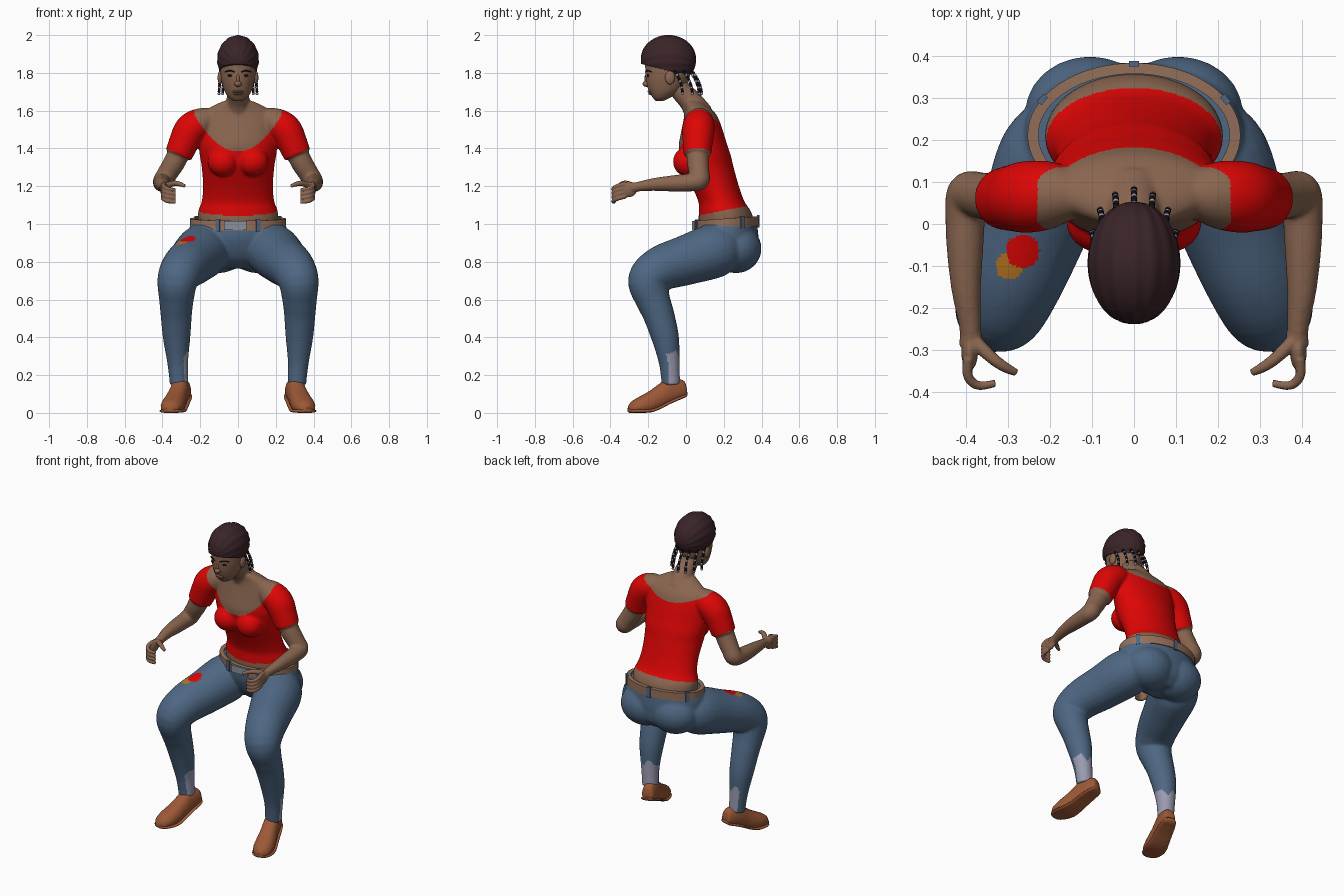
import bpy, bmesh, math
from mathutils import Vector, Matrix

if "Cube" in bpy.data.objects:
    bpy.data.objects.remove(bpy.data.objects["Cube"])


def material(name, code):
    lin = [(c / 12.92 if c < 0.04 else ((c + 0.055) / 1.055) ** 2.4)
           for c in (int(code[i:i + 2], 16) / 255 for i in (0, 2, 4))]
    m = bpy.data.materials.new(name)
    m.diffuse_color = (*lin, 1)
    m.use_nodes = True
    m.node_tree.nodes["Principled BSDF"].inputs["Base Color"].default_value = m.diffuse_color
    return m


SKIN, RED, JEANS = material("skin", "8A6650"), material("red", "DE0505"), material("denim blue", "4E6783")
BELT, SHOE, HAIR = material("belt tan", "95705A"), material("shoe brown", "9C5836"), material("hair brown", "3A2428")
ORANGE, LILAC = material("orange", "B87620"), material("lilac grey", "9A9AB0")
BLACK, GREY = material("black", "171213"), material("buckle grey", "8A909E")


def spline(rows, n):
    """Catmull-Rom through rows of numbers, n steps per span."""
    out = []
    for i in range(len(rows) - 1):
        a, b, c, d = (rows[max(0, min(len(rows) - 1, i + k))] for k in (-1, 0, 1, 2))
        for j in range(n):
            t = j / n
            out.append([0.5 * (2 * q + (r - p) * t + (2 * p - 5 * q + 4 * r - s) * t * t
                               + (3 * q - p - 3 * r + s) * t ** 3) for p, q, r, s in zip(a, b, c, d)])
    return out + [list(rows[-1])]


def loft(bm, rings):
    vs = [[bm.verts.new(p) for p in ring] for ring in rings]
    n = len(vs[0])
    for a, b in zip(vs, vs[1:]):
        for i in range(n):
            bm.faces.new((a[i], a[(i + 1) % n], b[(i + 1) % n], b[i]))
    bm.faces.new(vs[0][::-1])
    bm.faces.new(vs[-1])


def stack(bm, rows, seg=48):
    """Horizontal ellipses: z, y centre, x radius, y radius."""
    ang = [2 * math.pi * i / seg for i in range(seg)]
    loft(bm, [[(rx * math.cos(a), y + ry * math.sin(a), z) for a in ang]
              for z, y, rx, ry in spline(rows, 5)])


def tube(bm, pts, s=1, ref=(1, 0, 0), seg=24):
    """Round limb through x, y, z, radius points."""
    pts = spline([(x * s, y, z, r) for x, y, z, r in pts], 5)
    rings = []
    for i, p in enumerate(pts):
        t = Vector(pts[min(i + 1, len(pts) - 1)][:3]) - Vector(pts[max(i - 1, 0)][:3])
        u = t.cross(Vector(ref)).normalized()
        v = t.cross(u).normalized()
        rings.append([Vector(p[:3]) + p[3] * (u * math.cos(a) + v * math.sin(a))
                      for a in (2 * math.pi * k / seg for k in range(seg))])
    loft(bm, rings)


def ball(bm, c, r, seg=24):
    bmesh.ops.create_uvsphere(bm, u_segments=seg, v_segments=seg * 2 // 3, radius=1,
                              matrix=Matrix.Translation(c) @ Matrix.Diagonal((*r, 1)))


def box(bm, c, size, turn=0):
    bmesh.ops.create_cube(bm, size=1, matrix=Matrix.Translation(c) @ Matrix.Rotation(turn, 4, 'Z')
                          @ Matrix.Diagonal((*size, 1)))


def finish(name, bm, mats, rule=None, voxel=0, relax=10, smooth=True):
    bmesh.ops.recalc_face_normals(bm, faces=bm.faces)
    me = bpy.data.meshes.new(name)
    bm.to_mesh(me)
    bm.free()
    ob = bpy.data.objects.new(name, me)
    bpy.context.collection.objects.link(ob)
    if voxel:
        m = ob.modifiers.new("fuse", 'REMESH')
        m.mode, m.voxel_size = 'VOXEL', voxel
        m = ob.modifiers.new("relax", 'SMOOTH')
        m.factor, m.iterations = 0.5, relax
        me = bpy.data.meshes.new_from_object(ob.evaluated_get(bpy.context.evaluated_depsgraph_get()))
        ob.modifiers.clear()
        ob.data = me
    me.materials.clear()
    for m in mats:
        me.materials.append(m)
    for p in me.polygons:
        p.use_smooth = smooth
        if rule:
            p.material_index = rule(p.center, p.normal)
    return ob


# Upper body: torso, bust, neck, sleeves and arms fused
bm = bmesh.new()
stack(bm, [(0.96, .215, .205, .14), (1.02, .212, .212, .145), (1.07, .205, .21, .137), (1.12, .187, .192, .122),
           (1.2, .155, .185, .125), (1.3, .115, .192, .137), (1.36, .103, .202, .135), (1.42, .09, .208, .128),
           (1.5, .085, .21, .108), (1.57, .078, .2, .088), (1.615, .06, .15, .068), (1.65, .035, .08, .052)])
tube(bm, [(0, .07, 1.58, .075), (0, .025, 1.65, .062), (0, -.03, 1.71, .056), (0, -.06, 1.77, .055)])
for s in (1, -1):
    ball(bm, (s * .08, .008, 1.33), (.082, .077, .078))
    tube(bm, [(.13, .07, 1.57, .05), (.19, .07, 1.54, .078), (.25, .065, 1.5, .086), (.285, .062, 1.435, .08),
              (.315, .06, 1.365, .073)], s)
    tube(bm, [(.27, .06, 1.47, .055), (.33, .062, 1.34, .058), (.372, .07, 1.27, .054), (.395, .07, 1.232, .053),
              (.402, .02, 1.22, .048), (.403, -.06, 1.215, .044), (.4, -.16, 1.21, .035),
              (.391, -.24, 1.2, .027), (.389, -.29, 1.19, .025)], s)


def shirt(c, n):
    x, y, z = abs(c.x), c.y, c.z
    if x > .23:
        return 0 if .45 * (x - .313) - .9 * (z - 1.368) > 0 else 1
    neck = 1.385 + 3.6 * x * x if y < .075 else 1.53 + 1.3 * x * x
    return 0 if z > neck or z < 1.045 + .2 * (y - .07) else 1


finish("upper_body", bm, [SKIN, RED], shirt, .0065, 10)

# Hands
for s, side in ((1, "left"), (-1, "right")):
    bm = bmesh.new()
    ball(bm, (s * .392, -.305, 1.183), (.02, .045, .042))
    tube(bm, [(.389, -.25, 1.198, .025), (.39, -.29, 1.19, .027)], s)
    for i in range(4):
        z = 1.213 - .022 * i
        tube(bm, [(.395, -.32, z, .013), (.396, -.362, z - .012, .012), (.372, -.385, z - .026, .011),
                  (.33, -.38, z - .032, .009)], s, (0, 0, 1), 12)
    tube(bm, [(.385, -.275, 1.2, .018), (.34, -.318, 1.215, .015), (.31, -.34, 1.212, .013),
              (.28, -.355, 1.2, .009)], s, (0, 0, 1), 12)
    finish(side + "_hand", bm, [SKIN], None, .004, 4)

# Trousers: pelvis, seat and bent legs fused
bm = bmesh.new()
stack(bm, [(.765, .24, .1, .08), (.82, .235, .2, .14), (.9, .22, .255, .165), (.96, .213, .262, .168),
           (1.015, .212, .245, .163)])
for s in (1, -1):
    ball(bm, (s * .105, .265, .87), (.155, .135, .13))
    tube(bm, [(.13, .25, .88, .1), (.18, .16, .86, .142), (.238, 0, .808, .132), (.288, -.13, .765, .12),
              (.32, -.2, .7, .108), (.326, -.175, .6, .092), (.327, -.145, .52, .083), (.325, -.11, .4, .073),
              (.32, -.09, .28, .057), (.315, -.083, .2, .051), (.312, -.08, .15, .05)], s)


def denim(c, n):
    if c.x < 0 and n.z > .3 and c.z > .75:      # painted thigh patch
        if math.hypot(c.x + .265, c.y + .065) < .04:
            return 1
        if math.hypot(c.x + .298, c.y + .1) < .032:
            return 2
    if c.z < .31 + .02 * math.sin(90 * c.x):    # bare back of the ankles
        return 3 if (n.y > -.15 if c.x > 0 else n.y * .6 + n.x * .8 > 0) else 0
    return 0


finish("trousers", bm, [JEANS, RED, ORANGE, LILAC], denim, .0075, 12)

# Belt, belt loops and buckle
bm = bmesh.new()
N = 64
ring = []
for i in range(N):
    a = 2 * math.pi * i / N
    c, d = math.cos(a), math.sin(a)
    ring.append([bm.verts.new(((.25 + k) * c, .212 + (.168 + k) * d, 1.003 + .012 * d + h))
                 for k, h in ((.004, -.026), (.004, .026), (-.022, .026), (-.022, -.026))])
for i in range(N):
    a, b = ring[i], ring[(i + 1) % N]
    for k in range(4):
        bm.faces.new((a[k], b[k], b[(k + 1) % 4], a[(k + 1) % 4]))
finish("belt", bm, [BELT], smooth=False)
bm = bmesh.new()
for deg in (90, 30, 150, 245, 295):
    a = math.radians(deg)
    box(bm, (.252 * math.cos(a), .212 + .17 * math.sin(a), 1.003 + .012 * math.sin(a)), (.014, .024, .066),
        math.atan2(math.sin(a) / .17, math.cos(a) / .25))
finish("belt_loops", bm, [JEANS], smooth=False)
bm = bmesh.new()
box(bm, (-.015, .039, .992), (.12, .012, .046))
finish("buckle", bm, [GREY], smooth=False)

# Shoes, heels raised and toes turned out
for s, side in ((1, "left"), (-1, "right")):
    for part, grow in (("shoe", 0), ("sole", .006)):
        bm = bmesh.new()
        rings = []
        for t, w, lo, hi in spline([(0, .024, .09, .13), (.012, .036, .08, .168), (.05, .045, .066, .182),
                                    (.1, .05, .045, .188), (.15, .054, .02, .15), (.2, .06, .003, .115),
                                    (.25, .06, 0, .088), (.29, .048, 0, .066), (.308, .03, 0, .05),
                                    (.318, .012, .006, .034)], 4):
            if grow:
                hi = lo + .02
            cx, cy = .28 + .28 * t, -.96 * t
            row = []
            for k in range(32):
                a = 2 * math.pi * k / 32
                u, v = (math.copysign(abs(f) ** .7, f) for f in (math.cos(a), math.sin(a)))
                u *= (w + grow) * (1 if grow or v < 0 else 1 - .25 * v)
                row.append((s * (cx + .96 * u), cy + .28 * u, max(0, (lo + hi) / 2 + v * (hi - lo) / 2)))
            rings.append(row)
        loft(bm, rings)
        finish(side + "_" + part, bm, [SHOE])

# Head with nose, lips and ears
bm = bmesh.new()
stack(bm, [(1.652, -.14, .022, .02), (1.668, -.13, .048, .045), (1.705, -.112, .072, .085),
           (1.76, -.1, .088, .112), (1.81, -.095, .094, .12), (1.86, -.092, .095, .122),
           (1.92, -.09, .085, .105), (1.965, -.09, .055, .07)])
ball(bm, (0, -.208, 1.742), (.019, .022, .016))
ball(bm, (0, -.205, 1.768), (.01, .016, .03))
ball(bm, (0, -.19, 1.701), (.03, .014, .007))
ball(bm, (0, -.185, 1.69), (.026, .014, .007))
for s in (1, -1):
    ball(bm, (s * .094, -.085, 1.775), (.014, .026, .036))
finish("head", bm, [SKIN])

# Eyes and brows
bm = bmesh.new()
for s in (1, -1):
    ball(bm, (s * .04, -.2, 1.786), (.016, .008, .007), 12)
    tube(bm, [(.018, -.214, 1.804, .003), (.042, -.207, 1.812, .004), (.068, -.184, 1.806, .003)],
         s, (0, 0, 1), 8)
finish("eyes_and_brows", bm, [BLACK])

# Hair cap with braided rows, trimmed along a sloping hairline
bm = bmesh.new()
ball(bm, (0, 0, 0), (1, 1, 1), 96)
for v in bm.verts:
    ridge = 1 + .012 * math.cos(18 * math.atan2(v.co.x, v.co.z + .3)) * min(1, 2 * math.hypot(v.co.x, v.co.z))
    v.co = Vector((v.co.x * .11, v.co.y * .146, v.co.z * .129)) * ridge + Vector((0, -.093, 1.87))
bmesh.ops.bisect_plane(bm, geom=bm.verts[:] + bm.edges[:] + bm.faces[:], plane_co=(0, -.2, 1.838),
                       plane_no=(0, .25, 1), clear_inner=True)
bmesh.ops.holes_fill(bm, edges=[e for e in bm.edges if e.is_boundary], sides=0)
finish("hair", bm, [HAIR])

# Beaded braids hanging behind the head
dark, light = bmesh.new(), bmesh.new()
for k in range(7):
    a = math.radians(-78 + 26 * k)
    p = Vector((.095 * math.sin(a), -.085 + .118 * math.cos(a), 1.81))
    q = Vector((.103 * math.sin(a), -.045 + .128 * math.cos(a), 1.69))
    for j in range(12):
        c = p.lerp(q, j / 11) + Vector((0, .01 * math.sin(j / 11 * math.pi), 0))
        ball(light if j % 3 == 2 else dark, c, (.008, .008, .0085), 9)
finish("braids", dark, [BLACK])
finish("braid_beads", light, [LILAC])
